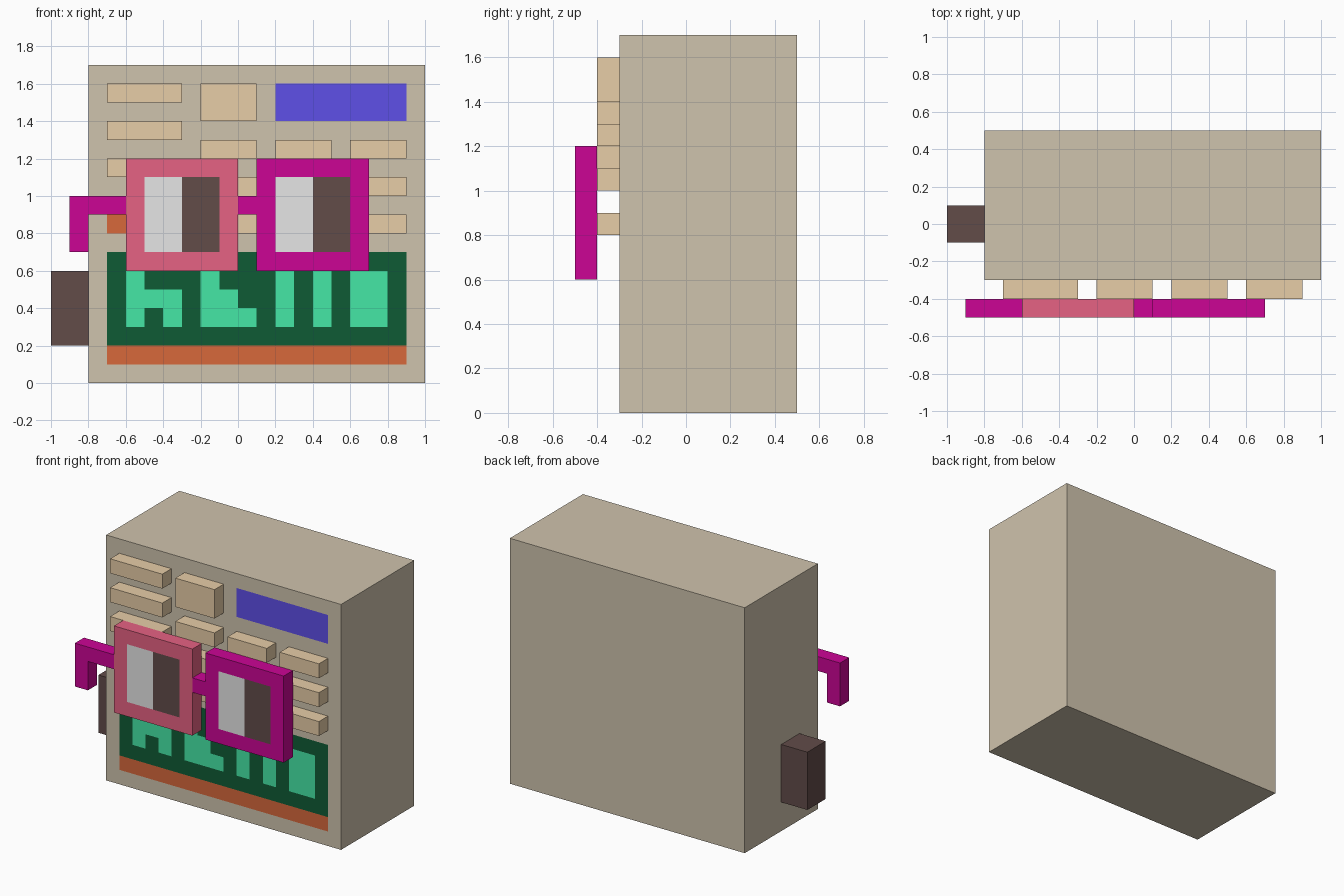
import bpy, bmesh
from mathutils import Vector

if "Cube" in bpy.data.objects:
    bpy.data.objects.remove(bpy.data.objects["Cube"])


def linear(c):
    return c / 12.92 if c <= 0.04045 else ((c + 0.055) / 1.055) ** 2.4


def material(name, code):
    m = bpy.data.materials.new(name)
    rgb = [linear(int(code[i:i + 2], 16) / 255) for i in (0, 2, 4)]
    m.diffuse_color = (*rgb, 1)
    m.use_nodes = True
    m.node_tree.nodes["Principled BSDF"].inputs["Base Color"].default_value = m.diffuse_color
    return m


MATS = {n: material(n, c) for n, c in {
    "beige": "cfc3ad", "tan": "e7cda7", "blue": "5f50e9", "rose": "e66283",
    "magenta": "cc0595", "pale_grey": "e6e6e6", "dark_brown": "624c49",
    "orange": "d7683b", "dark_green": "0f5b35", "mint": "45e9a8"}.items()}


def finish(name, bm, colours):
    bmesh.ops.recalc_face_normals(bm, faces=bm.faces[:])
    mesh = bpy.data.meshes.new(name)
    bm.to_mesh(mesh)
    bm.free()
    for c in colours:
        mesh.materials.append(MATS[c])
    obj = bpy.data.objects.new(name, mesh)
    bpy.context.collection.objects.link(obj)
    return obj


def box(name, x, y, z, colour, patches=(), both_sides=False):
    """Box from (min, max) ranges; patches are (colour, x0, x1, z0, z1) cut into the front."""
    bm = bmesh.new()
    bmesh.ops.create_cube(bm, size=1)
    for v in bm.verts:
        v.co = [r[0] if c < 0 else r[1] for c, r in zip(v.co, (x, y, z))]
    cuts = {("x", c) for p in patches for c in p[1:3]}
    cuts |= {("z", c) for p in patches for c in p[3:5]}
    for axis, c in sorted(cuts):
        d = Vector((1, 0, 0)) if axis == "x" else Vector((0, 0, 1))
        bmesh.ops.bisect_plane(bm, geom=bm.verts[:] + bm.edges[:] + bm.faces[:],
                               dist=1e-5, plane_co=d * c, plane_no=d)
    bm.normal_update()
    colours = [colour] + sorted({p[0] for p in patches})
    for f in bm.faces:
        if f.normal.y < -0.9 or (both_sides and f.normal.y > 0.9):
            m = f.calc_center_median()
            for col, x0, x1, z0, z1 in patches:   # later patches lie on top
                if x0 < m.x < x1 and z0 < m.z < z1:
                    f.material_index = colours.index(col)
    return finish(name, bm, colours)


def prism(name, outline, y0, y1, colour):
    """Outline in x, z extruded along y."""
    bm = bmesh.new()
    face = bm.faces.new([bm.verts.new((px, y0, pz)) for px, pz in outline])
    out = bmesh.ops.extrude_face_region(bm, geom=[face])
    for v in out["geom"]:
        if isinstance(v, bmesh.types.BMVert):
            v.co.y = y1
    return finish(name, bm, [colour])


# Cabinet with painted display, stripes and readout blocks
box("cabinet", (-0.8, 1.0), (-0.3, 0.5), (0, 1.7), "beige", [
    ("blue", 0.2, 0.9, 1.4, 1.6),
    ("orange", -0.7, -0.3, 0.8, 0.9),
    ("orange", -0.7, 0.9, 0.1, 0.2),
    ("dark_green", -0.7, 0.9, 0.2, 0.7),
    ("mint", -0.6, -0.5, 0.3, 0.6),
    ("mint", -0.5, -0.3, 0.4, 0.5),
    ("mint", -0.4, -0.3, 0.3, 0.4),
    ("mint", -0.2, -0.1, 0.3, 0.6),
    ("mint", -0.1, 0.0, 0.3, 0.5),
    ("mint", 0.0, 0.1, 0.3, 0.4),
    ("mint", 0.2, 0.3, 0.3, 0.6),
    ("mint", 0.4, 0.5, 0.3, 0.6),
    ("mint", 0.6, 0.8, 0.3, 0.6)])

# Side block
box("side_block", (-1.0, -0.8), (-0.1, 0.1), (0.2, 0.6), "dark_brown")

# Raised keys
KEY_Y = (-0.4, -0.3)
for i, z in enumerate((1.5, 1.3, 1.1)):
    box(f"wide_key_{i + 1}", (-0.7, -0.3), KEY_Y, (z, z + 0.1), "tan")
box("tall_key", (-0.2, 0.1), KEY_Y, (1.4, 1.6), "tan")
for r, z in enumerate((1.2, 1.0, 0.8)):
    for c, x in enumerate((-0.2, 0.2, 0.6)):
        box(f"key_{r + 1}_{c + 1}", (x, x + 0.3), KEY_Y, (z, z + 0.1), "tan")

# Spectacles: two framed lenses, bridge and bent arm
GLASS_Y = (-0.5, -0.4)
for side, x, col in (("left", -0.6, "rose"), ("right", 0.1, "magenta")):
    box(f"{side}_lens_frame", (x, x + 0.6), GLASS_Y, (0.6, 1.2), col, [
        ("pale_grey", x + 0.1, x + 0.3, 0.7, 1.1),
        ("dark_brown", x + 0.3, x + 0.5, 0.7, 1.1)], both_sides=True)
box("bridge", (0.0, 0.1), GLASS_Y, (0.9, 1.0), "magenta")
prism("spectacle_arm", [(-0.6, 1.0), (-0.9, 1.0), (-0.9, 0.7), (-0.8, 0.7),
                        (-0.8, 0.9), (-0.6, 0.9)], *GLASS_Y, "magenta")
